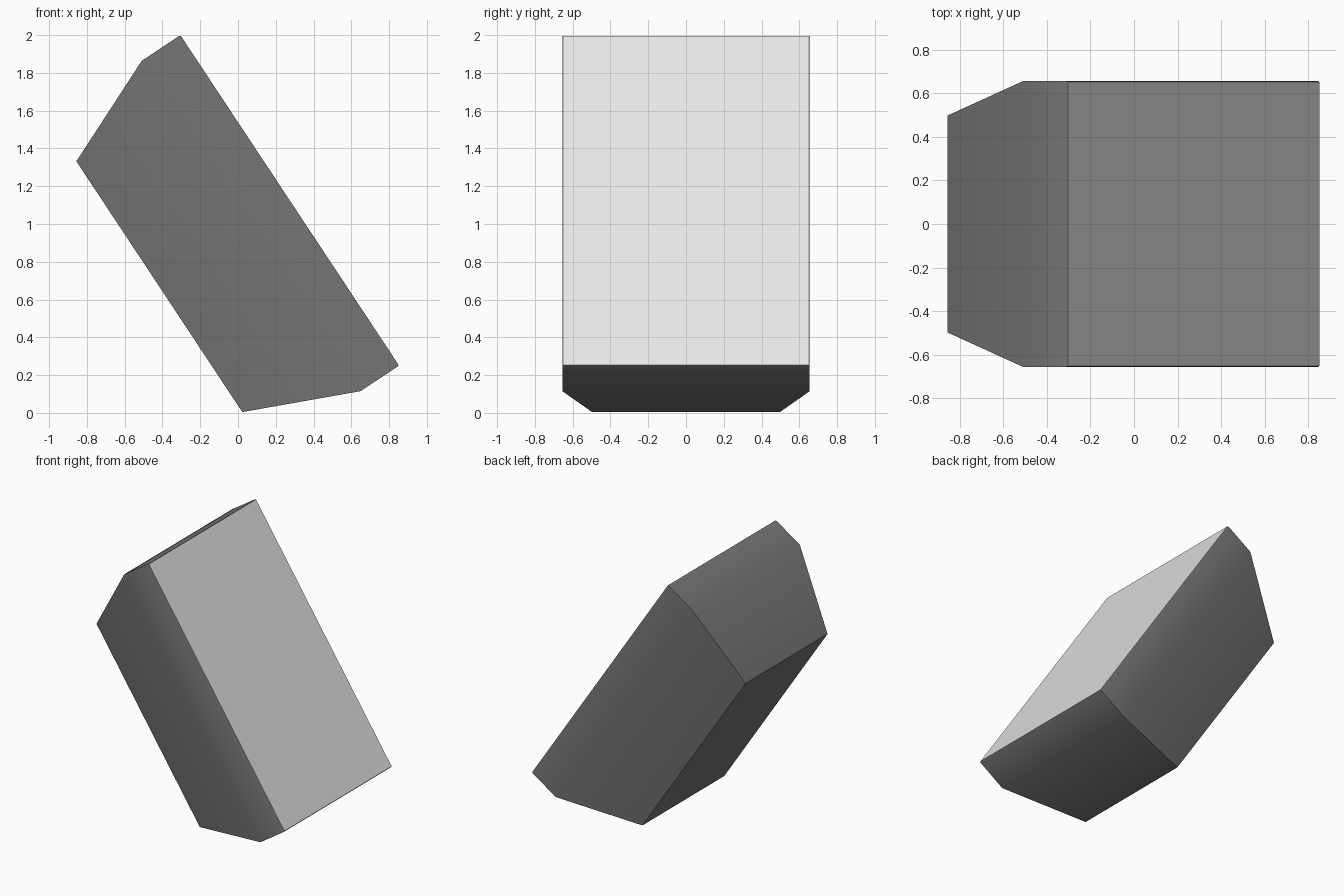
import bpy
import bmesh
import math
from mathutils import Matrix

cube = bpy.data.objects.get("Cube")
if cube:
    bpy.data.objects.remove(cube, do_unlink=True)


def make_material(name, value):
    mat = bpy.data.materials.new(name)
    mat.use_nodes = True
    colour = (value, value, value, 1)
    mat.diffuse_color = colour
    bsdf = mat.node_tree.nodes["Principled BSDF"]
    bsdf.inputs["Base Color"].default_value = colour
    bsdf.inputs["Roughness"].default_value = 0.6
    return mat


dark_grey = make_material("dark grey", 0.18)
light_grey = make_material("light grey", 0.8)

# Local frame: z points out of the screen, x runs down its long side
tilt = Matrix.Translation((0.274, 0, 1.125)) @ Matrix.Rotation(math.radians(56.5), 4, 'Y')


def loft(name, rings, mat, cap_front):
    """Skin rectangles given as (depth, half length, half width), back to front."""
    bm = bmesh.new()
    loops = [[bm.verts.new((sx * hx, sy * hy, -depth))
              for sx, sy in ((-1, -1), (1, -1), (1, 1), (-1, 1))]
             for depth, hx, hy in rings]
    for low, high in zip(loops, loops[1:]):
        for i in range(4):
            j = (i + 1) % 4
            bm.faces.new((low[i], low[j], high[j], high[i]))
    bm.faces.new(loops[0][::-1])
    if cap_front:
        bm.faces.new(loops[-1])
    bm.transform(tilt)
    mesh = bpy.data.meshes.new(name)
    bm.to_mesh(mesh)
    bm.free()
    mesh.materials.append(mat)
    obj = bpy.data.objects.new(name, mesh)
    bpy.context.collection.objects.link(obj)
    return obj


# Housing: tapered back, straight walls, fine rim around the open front
housing = loft("housing", [(0.828, 0.796, 0.497), (0.245, 1.049, 0.655),
                           (0.010, 1.049, 0.655), (0.0, 1.045, 0.651)],
               dark_grey, False)

# Front panel closing the housing
loft("front_panel", [(0.006, 1.045, 0.651), (0.0, 1.045, 0.651)], light_grey, True)

# Soft shading over the taper, sharp at the corners
bpy.ops.object.select_all(action='DESELECT')
housing.select_set(True)
bpy.context.view_layer.objects.active = housing
bpy.ops.object.shade_smooth_by_angle(angle=math.radians(32))
